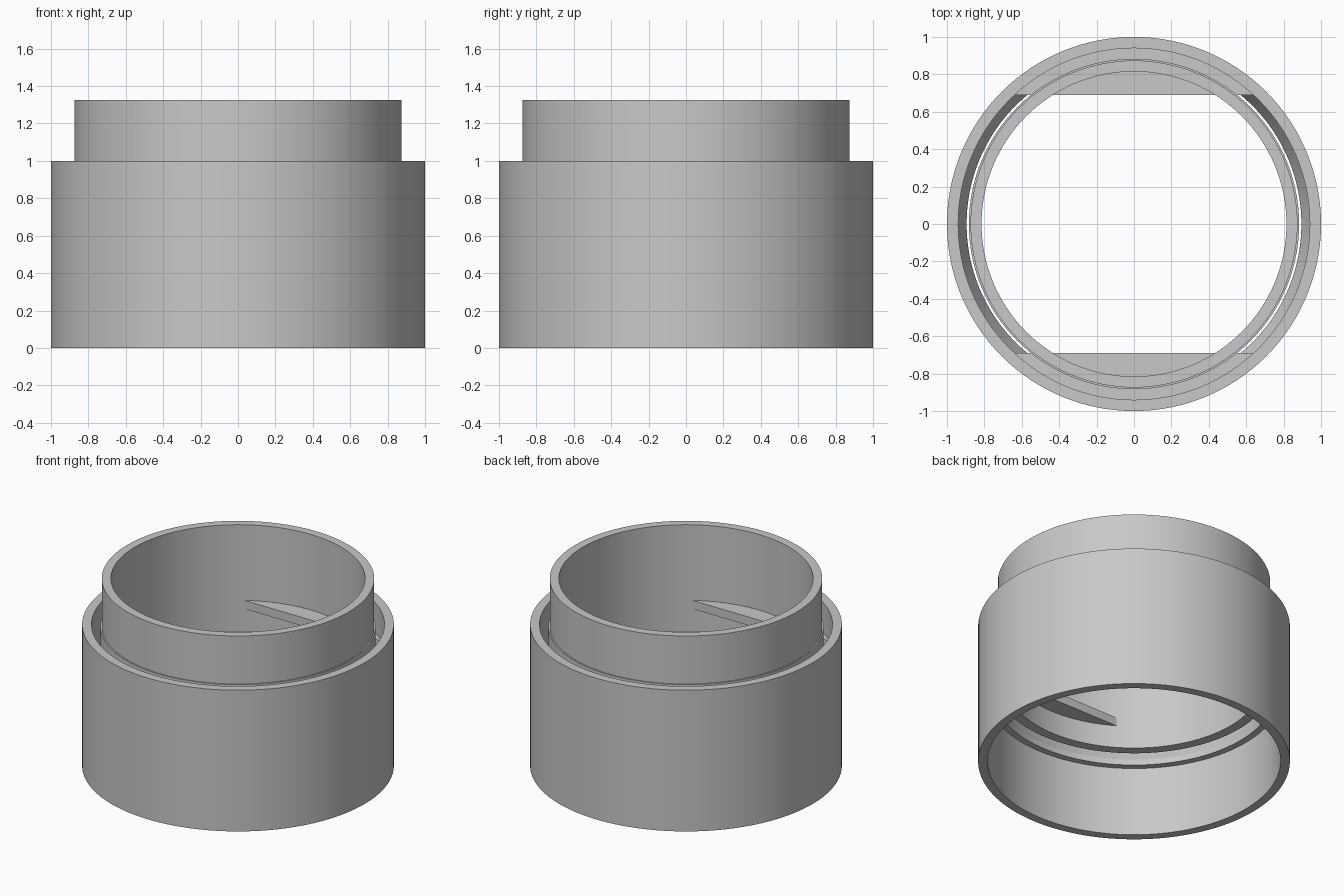
import bpy, bmesh, math

if "Cube" in bpy.data.objects:
    bpy.data.objects.remove(bpy.data.objects["Cube"], do_unlink=True)

SIDES = 128

grey = bpy.data.materials.new("plain grey")
grey.use_nodes = True
colour = (0.58, 0.58, 0.58, 1)
grey.diffuse_color = colour
grey.node_tree.nodes["Principled BSDF"].inputs["Base Color"].default_value = colour


def finish(name, bm):
    """Turn a bmesh into a smooth-shaded, sharp-edged object."""
    bmesh.ops.recalc_face_normals(bm, faces=bm.faces)
    mesh = bpy.data.meshes.new(name)
    bm.to_mesh(mesh)
    bm.free()
    mesh.materials.append(grey)
    obj = bpy.data.objects.new(name, mesh)
    bpy.context.collection.objects.link(obj)
    bpy.ops.object.select_all(action="DESELECT")
    obj.select_set(True)
    bpy.context.view_layer.objects.active = obj
    bpy.ops.object.shade_smooth_by_angle(angle=math.radians(20))
    return obj


def lathe(name, profile):
    """Revolve a closed (radius, height) profile around z."""
    bm = bmesh.new()
    rings = []
    for r, z in profile:
        rings.append([bm.verts.new((r * math.cos(a), r * math.sin(a), z))
                      for a in (math.tau * i / SIDES for i in range(SIDES))])
    for lower, upper in zip(rings, rings[1:] + rings[:1]):
        for i in range(SIDES):
            j = (i + 1) % SIDES
            bm.faces.new((lower[i], lower[j], upper[j], upper[i]))
    return finish(name, bm)


def segment_plate(name, side, radius, chord, bottom, top):
    """Flat plate bounded by an arc and a straight chord."""
    bm = bmesh.new()
    start = math.asin(chord / radius)
    steps = 64
    angles = [start + (math.pi - 2 * start) * i / steps for i in range(steps + 1)]
    base = bm.faces.new([bm.verts.new((radius * math.cos(a),
                                       side * radius * math.sin(a), bottom))
                         for a in angles])
    extruded = bmesh.ops.extrude_face_region(bm, geom=[base], use_keep_orig=True)
    moved = [v for v in extruded["geom"] if isinstance(v, bmesh.types.BMVert)]
    bmesh.ops.translate(bm, verts=moved, vec=(0, 0, top - bottom))
    return finish(name, bm)


# Outer sleeve with an inner lip that slopes back to the wall
lathe("outer_sleeve", [(1, 0), (1, 1), (0.94, 1), (0.94, 0.63),
                       (0.895, 0.53), (0.895, 0.49), (0.94, 0.49), (0.94, 0)])

# Inner tube, slightly stepped below the sleeve rim
lathe("inner_tube", [(0.883, 0.57), (0.883, 0.985), (0.874, 0.985),
                     (0.874, 1.325), (0.815, 1.325), (0.815, 0.57)])

# Two plates joining tube and sleeve
for label, side in (("front", -1), ("back", 1)):
    segment_plate(label + "_plate", side, 0.945, 0.69, 0.73, 0.79)
